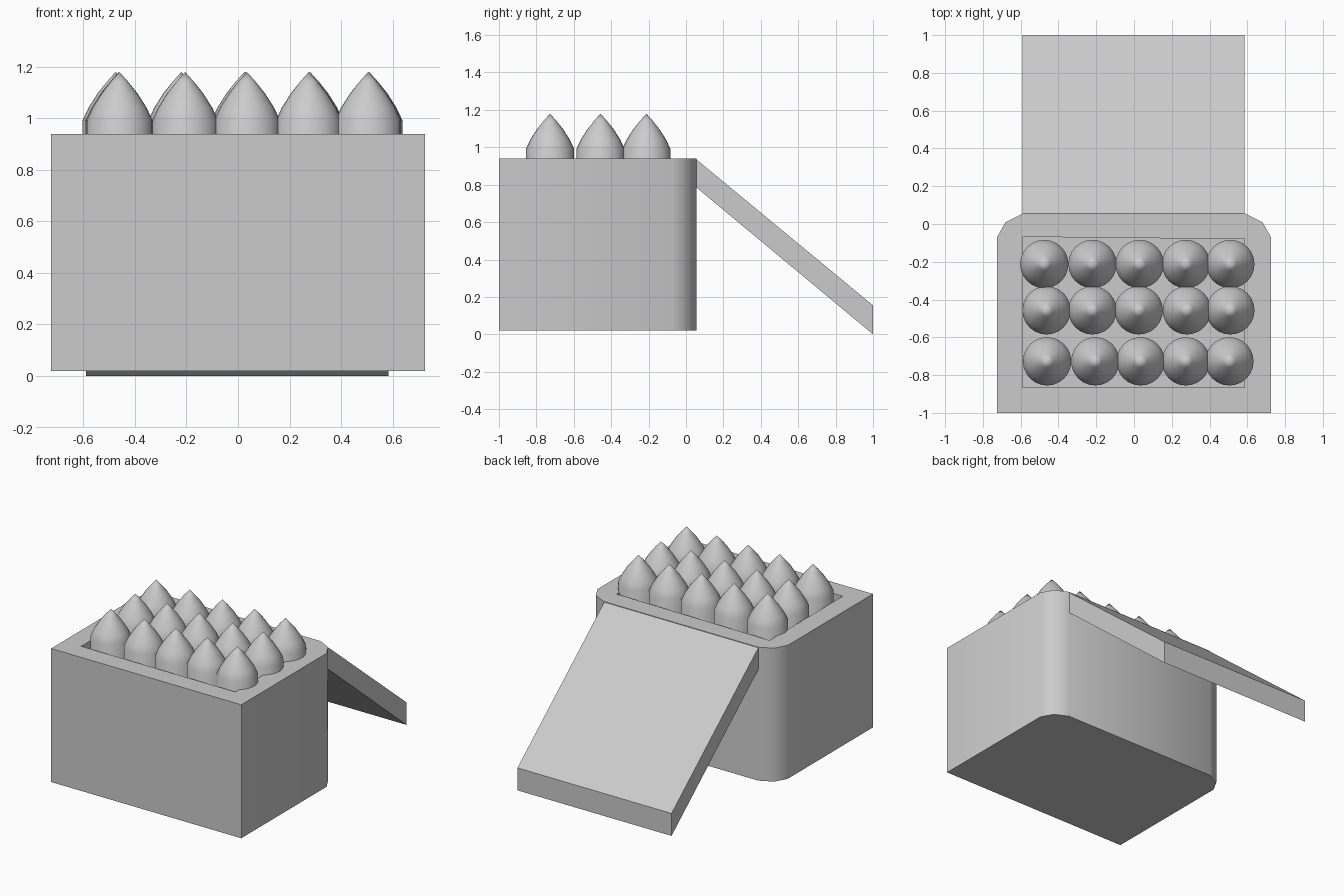
import bpy, bmesh, math

if "Cube" in bpy.data.objects:
    bpy.data.objects.remove(bpy.data.objects["Cube"])


def make_object(name, bm, smooth_angle=None):
    bmesh.ops.recalc_face_normals(bm, faces=bm.faces)
    mesh = bpy.data.meshes.new(name)
    bm.to_mesh(mesh)
    bm.free()
    obj = bpy.data.objects.new(name, mesh)
    bpy.context.collection.objects.link(obj)
    if smooth_angle:
        bpy.ops.object.select_all(action='DESELECT')
        obj.select_set(True)
        bpy.context.view_layer.objects.active = obj
        bpy.ops.object.shade_smooth_by_angle(angle=math.radians(smooth_angle))
    return obj


def prism(points, offset):
    """Closed outline pushed along an offset vector."""
    bm = bmesh.new()
    face = bm.faces.new([bm.verts.new(p) for p in points])
    ext = bmesh.ops.extrude_face_region(bm, geom=[face])
    verts = [v for v in ext['geom'] if isinstance(v, bmesh.types.BMVert)]
    bmesh.ops.translate(bm, verts=verts, vec=offset)
    return bm


def lathe(bm, profile, x, y, sides=24):
    """Revolve (radius, z) points about a vertical axis; the last point is the tip."""
    rings = []
    for r, z in profile[:-1]:
        rings.append([bm.verts.new((x + r * math.cos(2 * math.pi * i / sides),
                                    y + r * math.sin(2 * math.pi * i / sides), z))
                      for i in range(sides)])
    tip = bm.verts.new((x, y, profile[-1][1]))
    bm.faces.new(rings[0][::-1])
    for i in range(sides):
        j = (i + 1) % sides
        for a, b in zip(rings, rings[1:]):
            bm.faces.new((a[i], a[j], b[j], b[i]))
        bm.faces.new((rings[-1][i], rings[-1][j], tip))


# Box body with rounded rear corners
half = [(0.725, -1.0), (0.725, -0.07), (0.68, 0.01), (0.59, 0.055)]
outline = half + [(-x, y) for x, y in reversed(half)]
body = make_object("box_body", prism([(x, y, 0.02) for x, y in outline], (0, 0, 0.92)))

# Open well in the top of the box
FLOOR = 0.2
well = [(-0.59, -0.865), (0.585, -0.865), (0.585, -0.08), (-0.59, -0.068)]
cutter = make_object("well_cutter", prism([(x, y, FLOOR) for x, y in well], (0, 0, 1)))
cut = body.modifiers.new("well", 'BOOLEAN')
cut.operation = 'DIFFERENCE'
cut.solver = 'EXACT'
cut.object = cutter
bpy.context.view_layer.objects.active = body
body.select_set(True)
bpy.ops.object.modifier_apply(modifier=cut.name)
bpy.data.objects.remove(cutter)
bpy.ops.object.shade_smooth_by_angle(angle=math.radians(40))

# Sloping lid hinged at the rear edge
lid = [(0.05, 0.94), (1.0, 0.155), (1.0, 0.0), (0.05, 0.79)]
make_object("open_lid", prism([(-0.59, y, z) for y, z in lid], (1.175, 0, 0)))

# Pointed shells, three slightly uneven rows of five
profile = [(0.128, FLOOR), (0.128, 0.993), (0.105, 1.042), (0.07, 1.097),
           (0.034, 1.142), (0.0, 1.18)]
rows = {
    "rear": (-0.212, (-0.475, -0.22, 0.03, 0.275, 0.51)),
    "middle": (-0.457, (-0.463, -0.22, 0.025, 0.28, 0.51)),
    "front": (-0.727, (-0.46, -0.205, 0.035, 0.275, 0.505)),
}
for row, (y, xs) in rows.items():
    for n, x in enumerate(xs, 1):
        bm = bmesh.new()
        lathe(bm, profile, x, y)
        make_object(f"shell_{row}_{n}", bm, 30)
